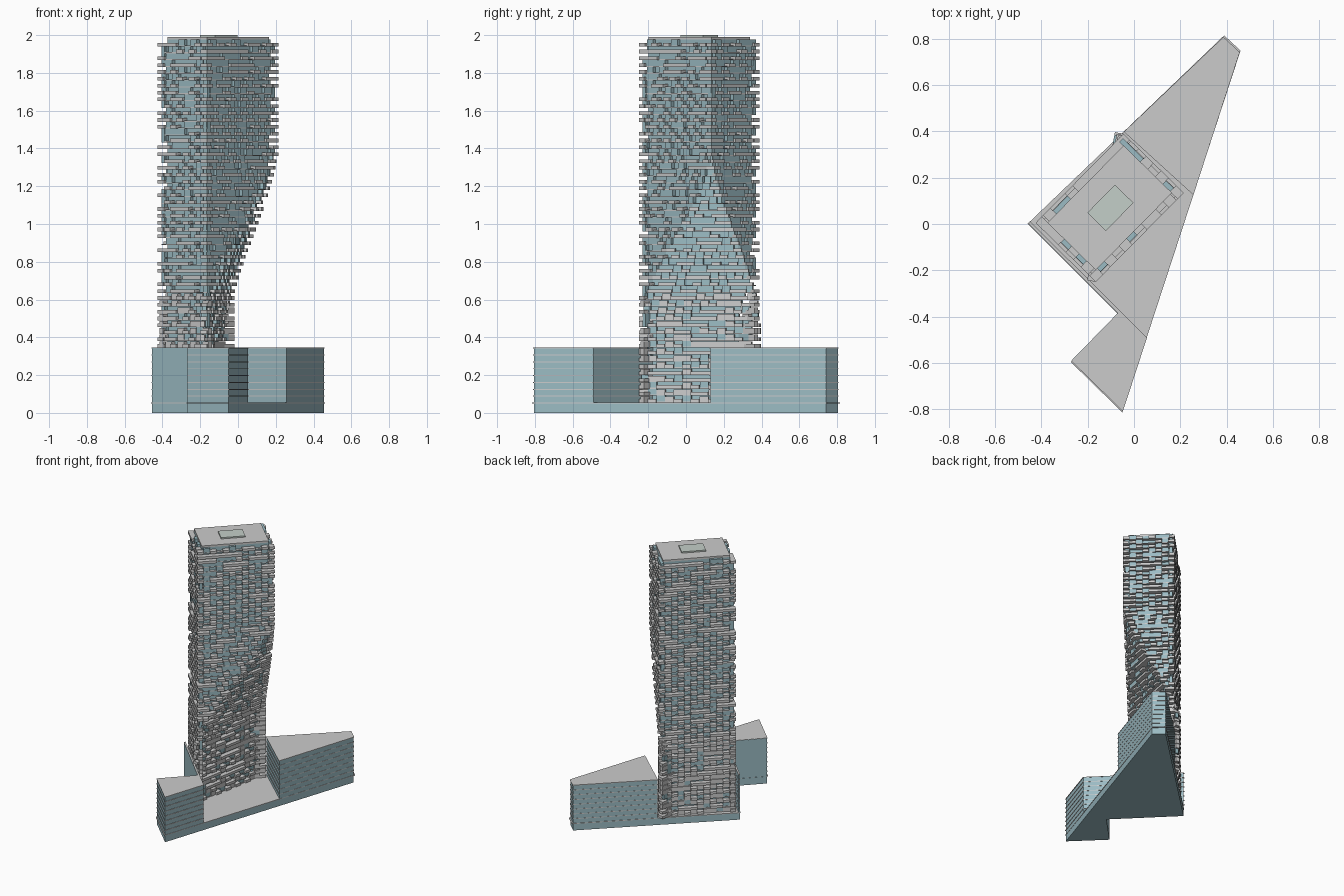
import bpy, bmesh, random
from mathutils import Vector as V

if "Cube" in bpy.data.objects:
    bpy.data.objects.remove(bpy.data.objects["Cube"])

random.seed(4)
glass = bpy.data.materials.new("teal_glass")
glass.diffuse_color = (0.33, 0.50, 0.55, 1)
glass.use_nodes = True
glass.node_tree.nodes["Principled BSDF"].inputs["Base Color"].default_value = glass.diffuse_color
green = bpy.data.materials.new("plant_room_green")
green.diffuse_color = (0.55, 0.62, 0.58, 1)
green.use_nodes = True
green.node_tree.nodes["Principled BSDF"].inputs["Base Color"].default_value = green.diffuse_color


def prism(bm, poly, z0, z1):
    lo = [bm.verts.new((p[0], p[1], z0)) for p in poly]
    hi = [bm.verts.new((p[0], p[1], z1)) for p in poly]
    bm.faces.new(lo[::-1])
    bm.faces.new(hi)
    for i in range(len(poly)):
        j = (i + 1) % len(poly)
        bm.faces.new((lo[i], lo[j], hi[j], hi[i]))


def finish(bm, name, mat=None):
    bmesh.ops.recalc_face_normals(bm, faces=bm.faces[:])
    me = bpy.data.meshes.new(name)
    bm.to_mesh(me)
    bm.free()
    ob = bpy.data.objects.new(name, me)
    bpy.context.collection.objects.link(ob)
    if mat:
        me.materials.append(mat)


def edges(poly):
    return [(poly[i], poly[(i + 1) % len(poly)]) for i in range(len(poly))]


def inward(a, b):
    d = (b - a).normalized()
    return V((-d.y, d.x))


def inset(poly, dist):
    # clip a convex polygon by each of its edges moved inward
    out = poly
    for a, b in edges(poly):
        n = inward(a, b)
        res = []
        for p, q in edges(out):
            hp, hq = (p - a).dot(n) - dist, (q - a).dot(n) - dist
            if hp >= 0:
                res.append(p)
            if hp * hq < 0:
                res.append(p.lerp(q, hp / (hp - hq)))
        out = res
    return out


# Podium: plinth over the whole site, two blocks of banded floors
BASE, POD, FLOOR = 0.055, 0.345, 0.03625
site = [(-.455, 0), (-.07, -.385), (-.27, -.59), (-.05, -.805), (.455, .74), (.385, .805)]
south = [(-.455, 0), (-.07, -.385), (-.27, -.59), (-.05, -.805), (.053, -.49), (-.447, .008)]
north = [(.257, .13), (.455, .74), (.385, .805), (-.04, .4)]


def podium(name, poly, z0, z1, floors):
    walls, slabs = bmesh.new(), bmesh.new()
    prism(walls, poly, z0, z1 - 0.002)
    cx = sum(p[0] for p in poly) / len(poly)
    cy = sum(p[1] for p in poly) / len(poly)
    lip = [(cx + (x - cx) * 1.012, cy + (y - cy) * 1.012) for x, y in poly]
    for i in range(1, floors + 1):
        z = z0 + (z1 - z0) * i / floors
        prism(slabs, lip, z - 0.005, z)
    finish(walls, name + "_glass", glass)
    finish(slabs, name + "_slabs")


podium("plinth", site, 0, BASE, 1)
podium("south_block", south, BASE, POD, 8)
podium("north_block", north, BASE, POD, 8)

# Tower plan: triangle at the foot that grows into a rectangle
W, S, E, N = V((-.425, .005)), V((-.165, -.25)), V((.215, .135)), V((-.045, .39))


def plan(z):
    u = min(max((z - 0.42) / 1.03, 0), 1)
    t = u * u * (3 - 2 * u)
    if t < 0.02:
        return [W, S, N]
    if t > 0.97:
        return [W, S, E, N]
    return [W, S, S.lerp(E, t), N.lerp(E, t), N]


core, slabs, parapets, bays = (bmesh.new() for _ in range(4))
COUNT = 53
TOP = BASE + COUNT * FLOOR
for f in range(COUNT):
    z = BASE + f * FLOOR
    poly = plan(z)
    prism(core, inset(poly, 0.036), z, z + FLOOR)
    prism(slabs, inset(poly, 0.014), z, z + 0.006)
    for a, b in edges(poly):
        n, d = inward(a, b), b - a
        count = max(1, round(d.length / 0.045))
        for i in range(count):
            # staggered bays: balcony parapet, glazed bay or open recess
            k = (i + f) % 2
            if random.random() < 0.2:
                k = 1 - k
            p, q = a + d * (i / count), a + d * ((i + 1) / count)
            if k == 0:
                prism(parapets, [p, q, q + n * 0.038, p + n * 0.038], z, z + 0.019)
            elif random.random() < (0.3 if z < 0.6 else 0.7):
                o, r = n * 0.016, n * 0.038
                # keep glazed bays inside the corners
                s = d.normalized() * min(0.012, (q - p).length * 0.3)
                p2 = p + s if i == 0 else p
                q2 = q - s if i == count - 1 else q
                prism(bays, [p2 + o, q2 + o, q2 + r, p2 + r], z, z + FLOOR)
            elif z < 0.6:
                o, r = n * 0.012, n * 0.038
                prism(parapets, [p + o, q + o, q + r, p + r], z, z + FLOOR * 0.9)
finish(core, "tower_core", glass)
finish(slabs, "tower_floor_slabs")
finish(parapets, "tower_balconies")
finish(bays, "tower_glazed_bays", glass)

# Roof slab and plant room
roof = bmesh.new()
prism(roof, inset(plan(2), 0.036), TOP, 1.99)
finish(roof, "roof")
plant = bmesh.new()
c, l, s = V((-.102, .07)), (N - W).normalized() * 0.085, (E - N).normalized() * 0.056
l, s = l * 1.0, s * 1.0
prism(plant, [c - l - s, c + l - s, c + l + s, c - l + s], 1.985, 2.0)
finish(plant, "plant_room", green)
